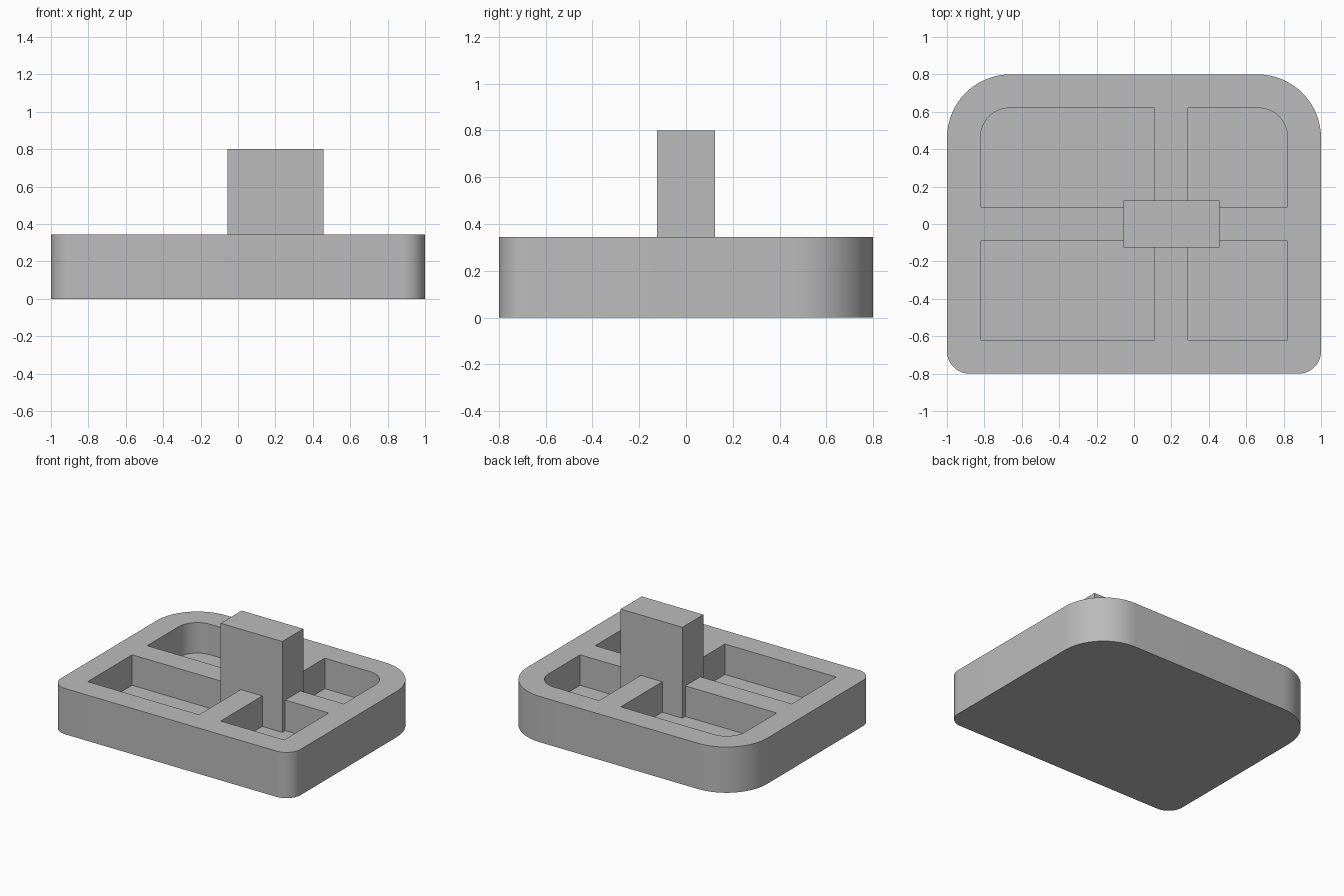
import bpy
import math

old = bpy.data.objects.get("Cube")
if old:
    bpy.data.objects.remove(old, do_unlink=True)

HEIGHT, FLOOR, TOP = 0.345, 0.115, 0.8

grey = bpy.data.materials.new("plain grey")
grey.use_nodes = True
grey.diffuse_color = (0.5, 0.5, 0.5, 1)
grey.node_tree.nodes["Principled BSDF"].inputs["Base Color"].default_value = (0.5, 0.5, 0.5, 1)


def block(name, x0, x1, y0, y1, z0, z1, radii=(0, 0, 0, 0), steps=16):
    """Upright block; radii run back right, back left, front left, front right."""
    corners = [(x1, y1, -1, -1), (x0, y1, 1, -1), (x0, y0, 1, 1), (x1, y0, -1, 1)]
    outline = []
    for i, ((x, y, sx, sy), r) in enumerate(zip(corners, radii)):
        count = steps if r else 0
        for k in range(count + 1):
            a = math.pi / 2 * (i + k / max(count, 1))
            outline.append((x + sx * r + r * math.cos(a), y + sy * r + r * math.sin(a)))
    n = len(outline)
    verts = [(x, y, z) for z in (z0, z1) for x, y in outline]
    faces = [tuple(reversed(range(n))), tuple(range(n, 2 * n))]
    faces += [(i, (i + 1) % n, n + (i + 1) % n, n + i) for i in range(n)]
    mesh = bpy.data.meshes.new(name)
    mesh.from_pydata(verts, [], faces)
    mesh.materials.append(grey)
    obj = bpy.data.objects.new(name, mesh)
    bpy.context.collection.objects.link(obj)
    return obj


def activate(obj):
    bpy.ops.object.select_all(action='DESELECT')
    obj.select_set(True)
    bpy.context.view_layer.objects.active = obj


# Tray with large back corners and small front corners
tray = block("tray", -1, 1, -0.8, 0.8, 0, HEIGHT, (0.34, 0.34, 0.12, 0.12))

# Four pockets, leaving a rim and an off-centre cross of ribs
R = 0.155
pockets = [
    (-0.82, 0.11, 0.09, 0.62, (0, R, 0, 0)),
    (0.29, 0.82, 0.09, 0.62, (R, 0, 0, 0)),
    (-0.82, 0.11, -0.62, -0.09, (0, 0, 0, 0)),
    (0.29, 0.82, -0.62, -0.09, (0, 0, 0, 0)),
]
for x0, x1, y0, y1, radii in pockets:
    cutter = block("pocket_cutter", x0, x1, y0, y1, FLOOR, HEIGHT + 0.2, radii)
    cutter.hide_render = True
    cut = tray.modifiers.new("pocket", 'BOOLEAN')
    cut.operation = 'DIFFERENCE'
    cut.solver = 'EXACT'
    cut.object = cutter
    activate(tray)
    bpy.ops.object.modifier_apply(modifier=cut.name)
    bpy.data.objects.remove(cutter, do_unlink=True)

# Rectangular stem standing on the pocket floor where the ribs cross
stem = block("stem", -0.057, 0.457, -0.125, 0.125, FLOOR, TOP)

# Smooth corners, crisp edges
activate(tray)
bpy.ops.object.shade_smooth_by_angle(angle=math.radians(30))
